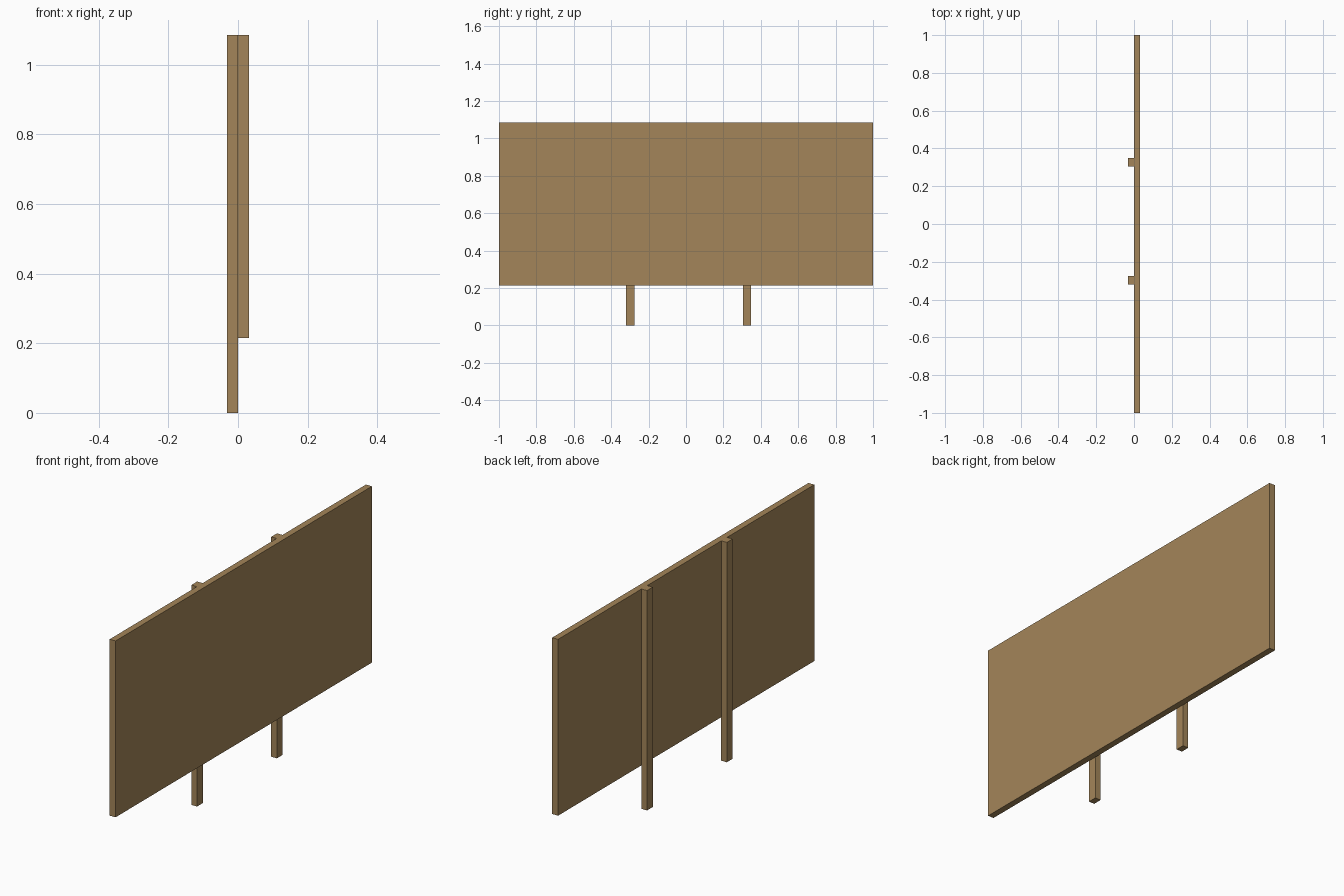
import bpy

if "Cube" in bpy.data.objects:
    bpy.data.objects.remove(bpy.data.objects["Cube"])

wood = bpy.data.materials.new("brown_wood")
wood.diffuse_color = (0.37, 0.235, 0.1, 1)
wood.use_nodes = True
wood.node_tree.nodes["Principled BSDF"].inputs["Base Color"].default_value = wood.diffuse_color


def box(name, lo, hi):
    """Axis-aligned box between two corners."""
    centre = [(a + b) / 2 for a, b in zip(lo, hi)]
    bpy.ops.mesh.primitive_cube_add(size=1, location=centre)
    obj = bpy.context.object
    obj.name = name
    obj.scale = [b - a for a, b in zip(lo, hi)]
    bpy.ops.object.transform_apply(location=False, rotation=False, scale=True)
    obj.data.materials.append(wood)
    return obj


TOP = 1.086

# Large sign board
box("sign_board", (-0.001, -1, 0.215), (0.031, 1, TOP))

# Two posts behind the board, slightly off centre
for name, y in (("left_post", -0.297), ("right_post", 0.326)):
    box(name, (-0.031, y - 0.0225, 0), (0, y + 0.0225, TOP))
